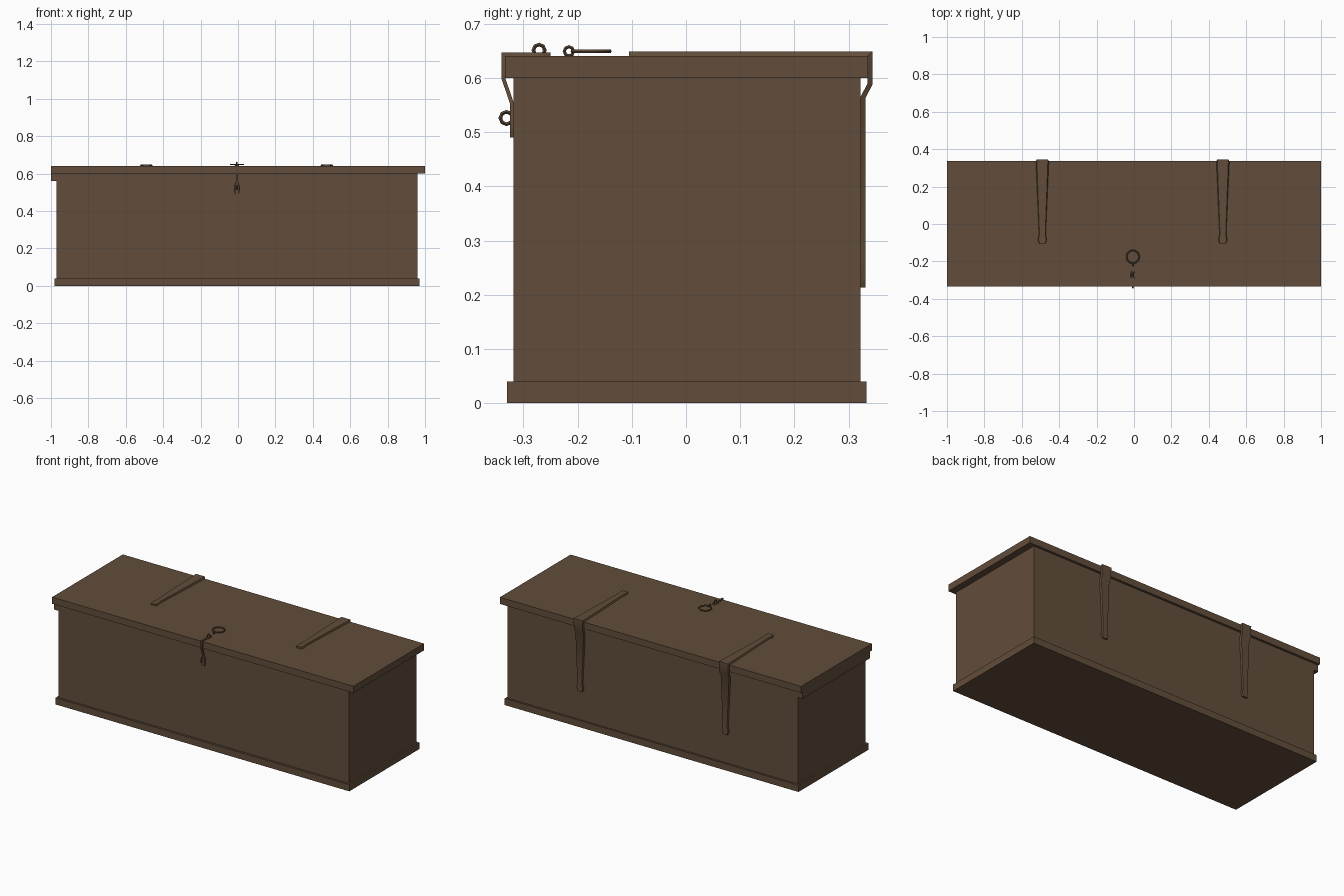
import bpy, bmesh, math
from mathutils import Vector

if "Cube" in bpy.data.objects:
    bpy.data.objects.remove(bpy.data.objects["Cube"])

brown = bpy.data.materials.new("dark brown")
brown.diffuse_color = (0.122, 0.075, 0.043, 1)
brown.use_nodes = True
brown.node_tree.nodes["Principled BSDF"].inputs["Base Color"].default_value = brown.diffuse_color


def finish(ob):
    ob.data.materials.append(brown)
    bpy.ops.object.select_all(action='DESELECT')
    ob.select_set(True)
    bpy.context.view_layer.objects.active = ob
    bpy.ops.object.shade_smooth_by_angle(angle=math.radians(35))


def from_bmesh(name, bm):
    bmesh.ops.recalc_face_normals(bm, faces=bm.faces[:])
    me = bpy.data.meshes.new(name)
    bm.to_mesh(me)
    bm.free()
    ob = bpy.data.objects.new(name, me)
    bpy.context.collection.objects.link(ob)
    finish(ob)
    return ob


def box(name, x, y, z):
    bm = bmesh.new()
    bmesh.ops.create_cube(bm, size=1)
    for v in bm.verts:
        v.co = [lo + (c + 0.5) * (hi - lo) for c, (lo, hi) in zip(v.co, (x, y, z))]
    return from_bmesh(name, bm)


def strap(name, x, path, thick):
    """Bent metal band: path of (y, z, half width); thickness goes to the left of travel."""
    pts = [Vector((p[0], p[1])) for p in path]
    norms = []
    for a, b in zip(pts, pts[1:]):
        d = (b - a).normalized()
        norms.append(Vector((-d.y, d.x)))
    bm = bmesh.new()
    rings = []
    for i, (p, row) in enumerate(zip(pts, path)):
        n0, n1 = norms[max(i - 1, 0)], norms[min(i, len(norms) - 1)]
        q = p + (n0 + n1) * (thick / (1 + n0.dot(n1)))      # mitred outer point
        w = row[2]
        rings.append([bm.verts.new(c) for c in (
            (x - w, p.x, p.y), (x + w, p.x, p.y),
            (x + w * 0.85, q.x, q.y), (x - w * 0.85, q.x, q.y))])
    for r, s in zip(rings, rings[1:]):
        for k in range(4):
            bm.faces.new((r[k], r[(k + 1) % 4], s[(k + 1) % 4], s[k]))
    bm.faces.new(rings[0])
    bm.faces.new(rings[-1])
    return from_bmesh(name, bm)


def ring(name, loc, major, minor, rot, seg=8, mseg=4):
    bpy.ops.mesh.primitive_torus_add(location=loc, rotation=rot, major_radius=major,
                                     minor_radius=minor, major_segments=seg,
                                     minor_segments=mseg)
    ob = bpy.context.object
    ob.name = name
    finish(ob)


# Chest body, base board, lid and the cleat under the left end of the lid
box("base_board", (-0.98, 0.97), (-0.330, 0.333), (0, 0.04))
box("chest_body", (-0.97, 0.96), (-0.318, 0.322), (0.04, 0.60))
box("lid", (-1, 1), (-0.334, 0.336), (0.60, 0.64))
box("lid_cleat", (-1, -0.97), (-0.318, 0.322), (0.56, 0.60))

# Two long hinge straps over the lid and down the back
hinge = [(-0.105, 0.64, 0.017), (-0.085, 0.64, 0.024), (-0.055, 0.64, 0.018),
         (0.335, 0.64, 0.035), (0.335, 0.59, 0.034), (0.322, 0.565, 0.032),
         (0.322, 0.262, 0.017), (0.322, 0.235, 0.024), (0.322, 0.213, 0.017)]
for side, x in (("left", -0.49), ("right", 0.475)):
    strap(side + "_hinge_strap", x, hinge, 0.009)

# Front hasp folding over the lid edge
hasp = [(-0.318, 0.49, 0.008), (-0.318, 0.505, 0.013), (-0.318, 0.535, 0.013),
        (-0.318, 0.555, 0.006), (-0.3335, 0.60, 0.006), (-0.3335, 0.64, 0.006),
        (-0.295, 0.64, 0.006), (-0.283, 0.64, 0.012), (-0.262, 0.64, 0.012),
        (-0.25, 0.64, 0.005)]
hasp = [(y, z, w) for y, z, w in reversed(hasp)]
hx = -0.006
# Mirrored travel direction needs a negative thickness
strap("hasp", hx, hasp, -0.007)

# Staples and pull ring
cross = (0, math.pi / 2, 0)
ring("front_staple", (hx, -0.331, 0.526), 0.0115, 0.0035, cross)
ring("hasp_staple", (hx, -0.271, 0.651), 0.0105, 0.0035, cross)
ring("ring_staple", (hx, -0.216, 0.649), 0.0085, 0.003, cross)
ring("pull_ring", (hx, -0.175, 0.649), 0.034, 0.004, (0, 0, 0), 16, 6)
